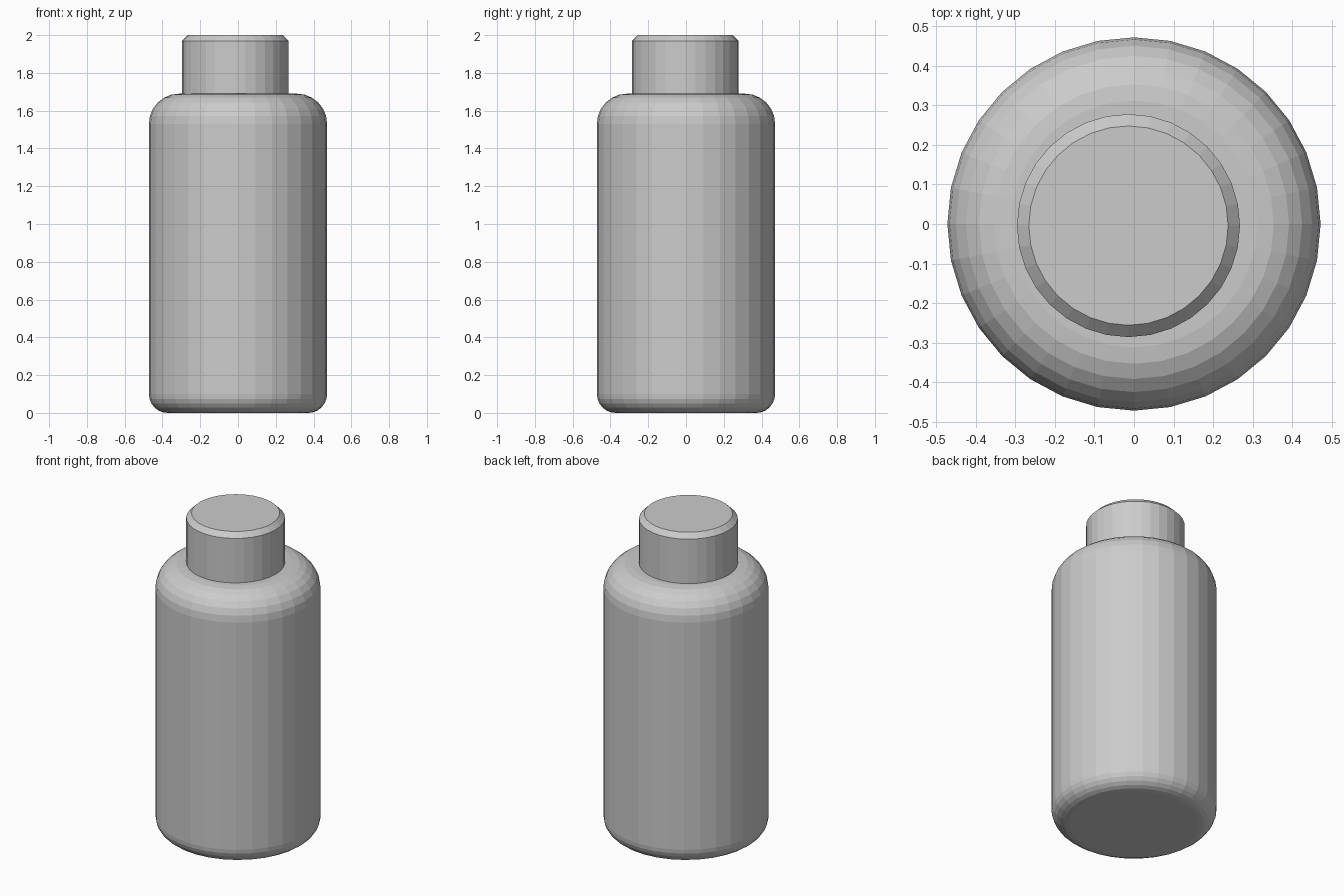
import bpy
import bmesh
from math import sin, cos, pi, radians

SIDES = 32

old = bpy.data.objects.get("Cube")
if old:
    bpy.data.objects.remove(old, do_unlink=True)

grey = bpy.data.materials.new("light grey")
grey.use_nodes = True
colour = (0.6, 0.6, 0.6, 1)
grey.diffuse_color = colour
grey.node_tree.nodes["Principled BSDF"].inputs["Base Color"].default_value = colour


def arc(r, z, radius, start, end, steps):
    """Profile points on a rounded corner centred at (r, z)."""
    angles = [radians(start + (end - start) * i / steps) for i in range(steps + 1)]
    return [(r + radius * cos(a), z + radius * sin(a)) for a in angles]


def lathe(name, profile, centre=(0, 0)):
    """Closed solid of revolution from (radius, height) points, bottom to top."""
    bm = bmesh.new()
    rings = []
    for r, z in profile:
        rings.append([bm.verts.new((r * cos(2 * pi * i / SIDES),
                                    r * sin(2 * pi * i / SIDES), z))
                      for i in range(SIDES)])
    for low, high in zip(rings, rings[1:]):
        for i in range(SIDES):
            j = (i + 1) % SIDES
            bm.faces.new((low[i], low[j], high[j], high[i]))
    bm.faces.new(rings[0][::-1])
    bm.faces.new(rings[-1])
    mesh = bpy.data.meshes.new(name)
    bm.to_mesh(mesh)
    bm.free()
    mesh.materials.append(grey)
    obj = bpy.data.objects.new(name, mesh)
    obj.location = (*centre, 0)
    bpy.context.collection.objects.link(obj)
    return obj


# Bottle body with a tight base curve and a broader shoulder
base_r, shoulder_r, body_r, body_top = 0.1, 0.16, 0.472, 1.69
lathe("bottle_body",
      arc(body_r - base_r, base_r, base_r, -90, 0, 6)
      + arc(body_r - shoulder_r, body_top - shoulder_r, shoulder_r, 0, 90, 6))

# Chamfered cap, slightly off centre
lathe("bottle_cap", [(0.282, 1.68), (0.282, 1.97), (0.252, 2.0)], (-0.014, -0.004))
